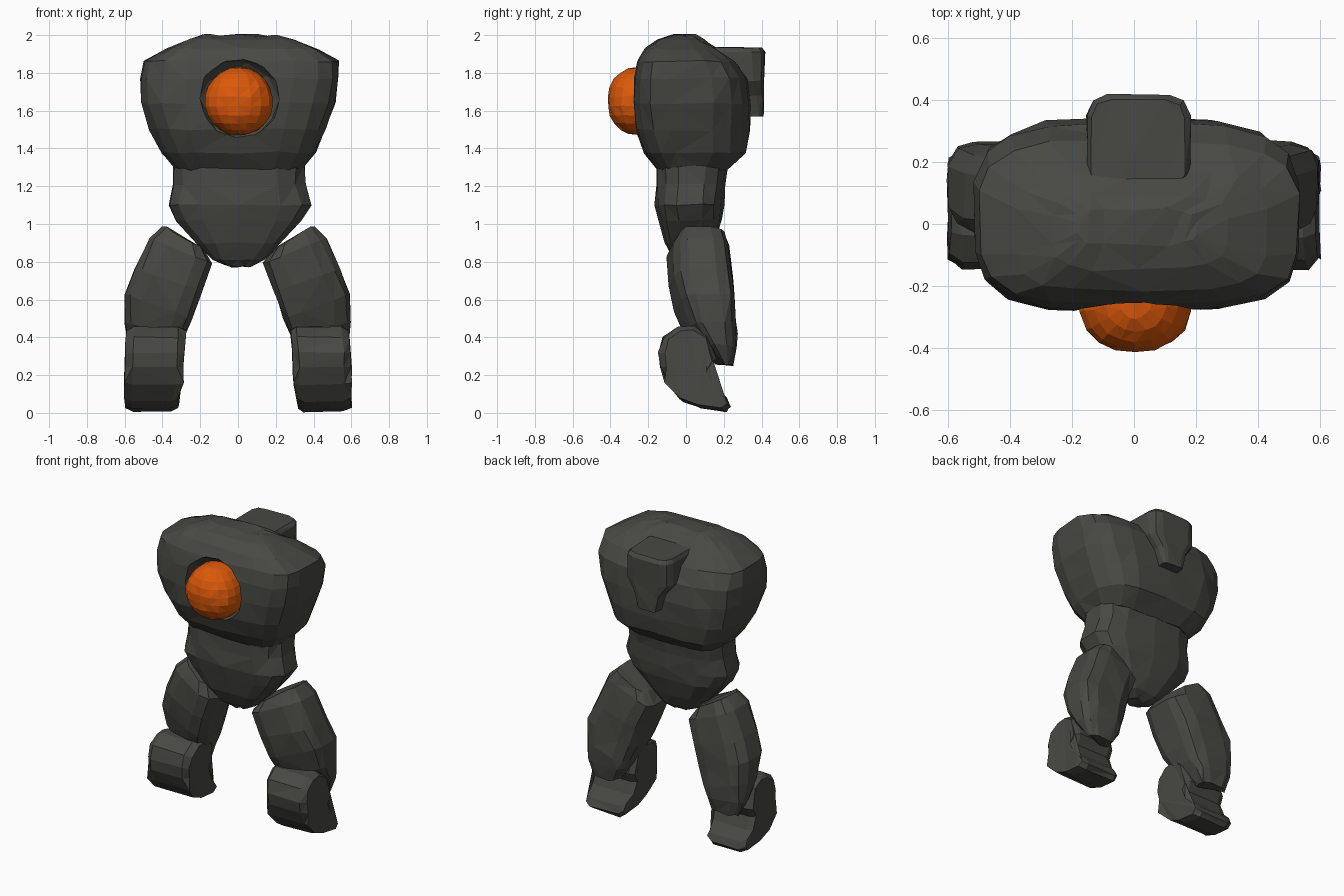
import bpy, bmesh, math, random
from mathutils import Vector

if "Cube" in bpy.data.objects:
    bpy.data.objects.remove(bpy.data.objects["Cube"])

random.seed(4)


def material(name, rgb):
    m = bpy.data.materials.new(name)
    m.diffuse_color = (*rgb, 1)
    m.use_nodes = True
    m.node_tree.nodes["Principled BSDF"].inputs["Base Color"].default_value = m.diffuse_color
    return m


STONE = material("dark stone", (0.064, 0.066, 0.056))
ORANGE = material("glowing orange", (0.71, 0.098, 0.003))


def finish(bm, name, mat, jitter=0.0):
    """Roughen, triangulate and turn a bmesh into a flat-shaded object."""
    for v in bm.verts:
        v.co += Vector([random.uniform(-jitter, jitter) for _ in range(3)])
    bmesh.ops.triangulate(bm, faces=bm.faces[:])
    bmesh.ops.recalc_face_normals(bm, faces=bm.faces[:])
    mesh = bpy.data.meshes.new(name)
    bm.to_mesh(mesh)
    bm.free()
    mesh.materials.append(mat)
    ob = bpy.data.objects.new(name, mesh)
    bpy.context.collection.objects.link(ob)
    return ob


def loft(name, rings, power, sides, jitter, s=1, skew=0.0):
    """Skin rings given as (x0, z0, x1, z1, y0, y1): two ends and a depth range.
    skew pulls the outer front corner of each ring backwards."""
    bm = bmesh.new()
    loops = []
    for x0, z0, x1, z1, y0, y1 in rings:
        c = Vector(((x0 + x1) / 2 * s, (y0 + y1) / 2, (z0 + z1) / 2))
        u = Vector(((x1 - x0) / 2 * s, 0, (z1 - z0) / 2))
        v = Vector((0, (y1 - y0) / 2, 0))
        loop = []
        for i in range(sides):
            a = 2 * math.pi * (i + 0.5) / sides
            ca = math.copysign(abs(math.cos(a)) ** (2 / power), math.cos(a))
            sa = math.copysign(abs(math.sin(a)) ** (2 / power), math.sin(a))
            p = c + u * ca + v * sa
            p.y += skew * ca * max(0, -sa)
            loop.append(bm.verts.new(p))
        loops.append(loop)
    for a, b in zip(loops, loops[1:]):
        for i in range(sides):
            j = (i + 1) % sides
            bm.faces.new((a[i], a[j], b[j], b[i]))
    bm.faces.new(loops[0])
    bm.faces.new(loops[-1])
    return finish(bm, name, STONE, jitter)


def level(z, x0, x1, y0, y1):
    return (x0, z, x1, z, y0, y1)


# Broad chest with a socket cut into the front
chest = loft("chest", [
    level(1.285, -0.33, 0.34, -0.15, 0.22), level(1.38, -0.41, 0.41, -0.22, 0.32),
    level(1.50, -0.47, 0.46, -0.275, 0.34), level(1.64, -0.515, 0.515, -0.29, 0.34),
    level(1.77, -0.52, 0.54, -0.285, 0.33), level(1.86, -0.505, 0.535, -0.26, 0.27),
    level(1.925, -0.38, 0.43, -0.22, 0.17), level(1.975, -0.27, 0.30, -0.15, 0.10),
    level(2.00, -0.19, 0.20, -0.07, 0.05)], 3.5, 18, 0.007)

bm = bmesh.new()
bmesh.ops.create_icosphere(bm, subdivisions=2, radius=0.22)
for v in bm.verts:
    v.co = Vector((v.co.x, v.co.y * 0.6, v.co.z)) + Vector((0.015, -0.285, 1.665))
cutter = finish(bm, "socket_cutter", STONE, 0.01)
cutter.hide_render = True
mod = chest.modifiers.new("socket", "BOOLEAN")
mod.operation = "DIFFERENCE"
mod.object = cutter
deps = bpy.context.evaluated_depsgraph_get()
carved = bpy.data.meshes.new_from_object(chest.evaluated_get(deps))
chest.modifiers.clear()
chest.data = carved
bpy.data.objects.remove(cutter)

# Orange core sitting in the socket, slightly blunt towards the front
bm = bmesh.new()
bmesh.ops.create_uvsphere(bm, u_segments=18, v_segments=11, radius=0.18)
for v in bm.verts:
    y = math.copysign(0.18 * (abs(v.co.y) / 0.18) ** 0.75, v.co.y)
    v.co = Vector((v.co.x * 1.02 + 0.005, y - 0.235, v.co.z + 1.65))
finish(bm, "core_orb", ORANGE, 0.003)

# Belly tapering down to the hips
loft("belly", [
    level(0.775, -0.06, 0.07, -0.03, 0.06), level(0.81, -0.14, 0.14, -0.07, 0.11),
    level(0.90, -0.22, 0.23, -0.115, 0.15), level(1.02, -0.33, 0.34, -0.145, 0.19),
    level(1.10, -0.37, 0.39, -0.165, 0.20), level(1.21, -0.345, 0.36, -0.16, 0.21),
    level(1.32, -0.345, 0.36, -0.16, 0.23)], 3.0, 14, 0.006)

# Block on the upper back, narrowing downwards
loft("back_block", [
    level(1.57, -0.06, 0.09, 0.28, 0.41), level(1.68, -0.09, 0.12, 0.20, 0.415),
    level(1.76, -0.155, 0.18, 0.12, 0.415), level(1.91, -0.155, 0.185, 0.085, 0.42),
    level(1.935, -0.14, 0.165, 0.10, 0.405)], 5.0, 12, 0.003)

# Side profile of the shin and backward-pointing foot (y, z)
SHIN = [(-0.04, 0.455), (-0.12, 0.40), (-0.145, 0.32), (-0.135, 0.24), (-0.09, 0.15),
        (-0.01, 0.06), (0.08, 0.022), (0.21, 0.005), (0.235, 0.035), (0.215, 0.08),
        (0.16, 0.14), (0.125, 0.22), (0.16, 0.28), (0.12, 0.42), (0.04, 0.46)]


def shin(name, s):
    bm = bmesh.new()
    cy, cz = 0.03, 0.24
    loops = []
    # chamfered slices across the width
    for x, k in ((0.29, 0.82), (0.325, 1.0), (0.56, 1.0), (0.6, 0.82)):
        inner = 0.025 if x < 0.4 else 0
        loops.append([bm.verts.new((s * (x + (inner if z < 0.1 else 0) - 0.08 * max(0, z - 0.3)),
                                    cy + (y - cy) * k if z > 0.15 else y - 0.02 * (k < 1),
                                    cz + (z - cz) * (k + 1) / 2)) for y, z in SHIN])
    n = len(SHIN)
    for a, b in zip(loops, loops[1:]):
        for i in range(n):
            j = (i + 1) % n
            bm.faces.new((a[i], a[j], b[j], b[i]))
    bm.faces.new(loops[0])
    bm.faces.new(loops[-1])
    finish(bm, name, STONE, 0.005)


# Splayed thighs and shins, one per side
for side, s in (("left", -1), ("right", 1)):
    loft(side + "_thigh", [
        (0.19, 0.87, 0.40, 0.99, -0.05, 0.20), (0.13, 0.79, 0.47, 0.93, -0.09, 0.23),
        (0.19, 0.64, 0.55, 0.76, -0.08, 0.25), (0.24, 0.50, 0.60, 0.63, -0.045, 0.265),
        (0.28, 0.40, 0.60, 0.48, 0.0, 0.27), (0.31, 0.34, 0.585, 0.36, 0.09, 0.265),
        (0.36, 0.255, 0.54, 0.255, 0.18, 0.245)], 3.6, 12, 0.007, s, 0.035)
    shin(side + "_shin", s)
